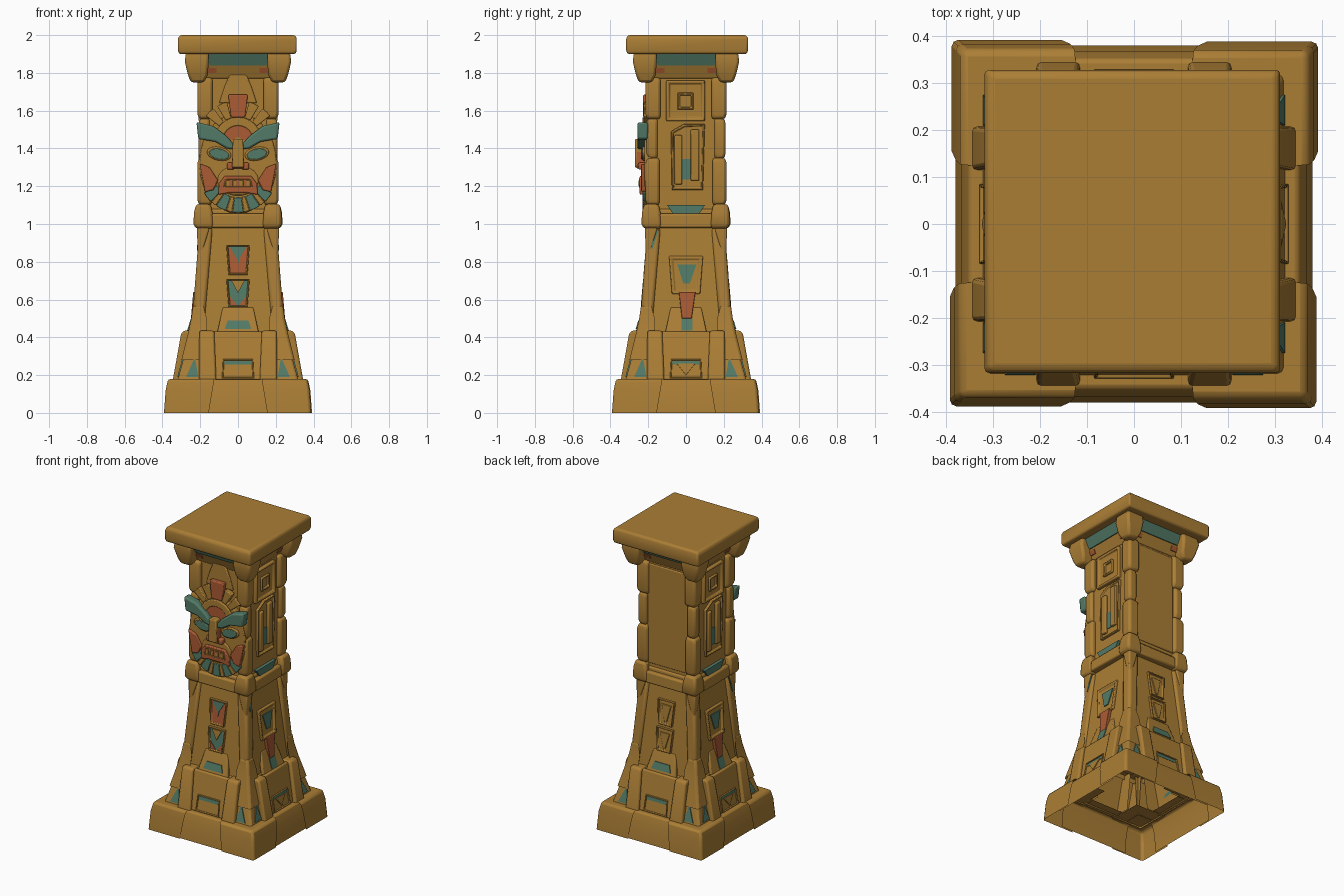
import bpy, bmesh, math
from mathutils import Matrix, Vector

if "Cube" in bpy.data.objects:
    bpy.data.objects.remove(bpy.data.objects["Cube"])


def material(name, rgb):
    m = bpy.data.materials.new(name)
    m.diffuse_color = (*rgb, 1)
    m.use_nodes = True
    m.node_tree.nodes["Principled BSDF"].inputs["Base Color"].default_value = m.diffuse_color
    return m


STONE = material("sandstone", (0.405, 0.208, 0.036))
TEAL = material("faded_teal", (0.085, 0.195, 0.135))
RED = material("clay_red", (0.41, 0.105, 0.034))
ALL = (0, 1, 2, 3)  # front, right, back, left


def finish(name, bm, mats, side, bevel):
    bmesh.ops.transform(bm, matrix=Matrix.Rotation(side * math.pi / 2, 4, 'Z'), verts=bm.verts)
    me = bpy.data.meshes.new(name)
    bm.to_mesh(me)
    bm.free()
    for m in mats:
        me.materials.append(m)
    ob = bpy.data.objects.new(name, me)
    bpy.context.collection.objects.link(ob)
    if bevel:
        mod = ob.modifiers.new("worn_edges", 'BEVEL')
        mod.width, mod.segments, mod.limit_method = bevel, 2, 'ANGLE'
        mod.angle_limit = math.radians(35)
    bpy.ops.object.select_all(action='DESELECT')
    ob.select_set(True)
    bpy.context.view_layer.objects.active = ob
    bpy.ops.object.shade_smooth_by_angle(angle=math.radians(40))


def block(name, sections, sides=(0,), bevel=0.012, mat=STONE, shell=None):
    """Stacked rectangles (z, x0, x1, y0, y1); a shell is open below and on walls facing inward."""
    for s in sides:
        bm = bmesh.new()
        rings = [[bm.verts.new((x, y, z)) for x, y in ((a, c), (b, c), (b, d), (a, d))]
                 for z, a, b, c, d in sections]
        for lo_r, hi_r in zip(rings, rings[1:]):
            for i in range(4):
                j = (i + 1) % 4
                bm.faces.new((lo_r[i], lo_r[j], hi_r[j], hi_r[i]))
        bm.faces.new(rings[0][::-1])
        bm.faces.new(rings[-1])
        bmesh.ops.recalc_face_normals(bm, faces=bm.faces)
        if shell is not None:
            _, a, b, c, d = sections[0]
            out = Vector((a + b, c + d, 0))
            if out.length > 1e-4:
                out.normalize()
            bad = [f for f in bm.faces if f.normal.z < -0.9 or
                   (f.normal.z < 0.7 and f.normal.dot(out) < shell)]
            bmesh.ops.delete(bm, geom=bad, context='FACES')
        finish(name, bm, [mat], s, bevel)


def square(name, levels, **kw):
    block(name, [(z, -h, h, -h, h) for z, h in levels], **kw)


def plate(name, pts, surf, thick, mat=STONE, sides=(0,), bevel=0.006, inset=0, push=0, inner=None):
    """Outline in (x, z) standing out from the wall surf(z), optionally with a sunk middle."""
    for s in sides:
        bm = bmesh.new()
        back = [bm.verts.new((x, -surf(z) + 0.02, z)) for x, z in pts]
        front = [bm.verts.new((x, -surf(z) - thick, z)) for x, z in pts]
        n = len(pts)
        for i in range(n):
            j = (i + 1) % n
            bm.faces.new((back[i], back[j], front[j], front[i]))
        cap = bm.faces.new(front)
        bm.faces.new(back[::-1])
        bmesh.ops.recalc_face_normals(bm, faces=bm.faces)
        if inset:
            bmesh.ops.inset_region(bm, faces=[cap], thickness=inset)
            bmesh.ops.inset_region(bm, faces=[cap], thickness=0.004)
            for v in cap.verts:
                v.co.y += push
            cap.material_index = 1
        finish(name, bm, [mat, inner or mat], s, bevel)


def rect(x0, x1, z0, z1):
    return [(x0, z0), (x1, z0), (x1, z1), (x0, z1)]


def trap(b, t, z0, z1):
    return [(-b, z0), (b, z0), (t, z1), (-t, z1)]


def same(pts):
    return pts


def mir(pts):
    return [(-x, z) for x, z in pts]


def sector(cz, r0, r1, a0, a1, n=4):
    arc = [math.radians(a0 + (a1 - a0) * i / n) for i in range(n + 1)]
    return ([(r1 * math.cos(a), cz + r1 * math.sin(a)) for a in arc] +
            [(r0 * math.cos(a), cz + r0 * math.sin(a)) for a in reversed(arc)])


def oval(cx, cz, a, b, n=16, tilt=0):
    c, s = math.cos(tilt), math.sin(tilt)
    ring = [(a * math.cos(2 * math.pi * i / n), b * math.sin(2 * math.pi * i / n)) for i in range(n)]
    return [(cx + x * c - z * s, cz + x * s + z * c) for x, z in ring]


def slope(z0, h0, z1, h1):
    return lambda z: h0 + (h1 - h0) * (z - z0) / (z1 - z0)


# Plinth: four corner stones and four middle stones, hollow inside
block("plinth_corner", [(0, -.392, -.155, -.388, -.155), (.12, -.383, -.135, -.379, -.135),
                        (.18, -.37, -.125, -.367, -.125)], ALL, .014, shell=-.6)
block("plinth_middle", [(0, -.25, .25, -.38, -.25), (.12, -.25, .25, -.368, -.25),
                        (.178, -.25, .25, -.35, -.25)], ALL, .008, shell=.05)

# Skirt with leaning ribs, corner spikes and painted wedges
skirt = slope(.18, .318, .43, .25)
square("skirt", [(.17, skirt(.17)), (.43, .25)], shell=-.6)
ledge = slope(.18, .318, .43, .275)
plate("skirt_panel", trap(.14, .13, .175, .43), ledge, .004, sides=ALL, bevel=.008)
plate("skirt_frame", trap(.085, .08, .182, .285), ledge, .012, sides=ALL, inset=.008, push=.014)
plate("skirt_stripe", rect(-.072, .072, .255, .276), ledge, .006, TEAL, sides=ALL, bevel=0)
plate("skirt_triangle", [(0, .2), (.05, .262), (-.05, .262)], ledge, .01, sides=(1, 3), bevel=.002)
for f, sx in ((mir, -1), (same, 1)):
    x0, x1 = sorted((.115 * sx, .207 * sx))
    t0, t1 = sorted((.125 * sx, .205 * sx))
    block("skirt_rib", [(.175, x0, x1, -.345, -.2), (.415, t0, t1, -.302, -.18),
                        (.435, t0, t1, -.29, -.18)], ALL, .01, shell=-.6)
    plate("skirt_wedge", f([(.21, .19), (.275, .19), (.228, .295)]), skirt, .006, TEAL, sides=ALL, bevel=0)
block("corner_spike", [(.28, -.3, -.19, -.3, -.19), (.42, -.265, -.165, -.265, -.165),
                       (.5, -.248, -.165, -.248, -.165), (.57, -.238, -.185, -.238, -.185)], ALL, .014, shell=-.6)

# Lower shaft with corner ribs
low = slope(.43, .235, .98, .188)
square("lower_shaft", [(.4, low(.4)), (1.0, low(1.0))], bevel=.015, shell=-.6)
block("shaft_corner_rib", [(.43, -.247, -.18, -.247, -.18), (.98, -.205, -.135, -.205, -.135)], ALL, .016)
block("corner_claw", [(.84, -.213, -.19, -.213, -.19), (.93, -.216, -.165, -.216, -.165),
                      (.985, -.216, -.15, -.216, -.15)], ALL, .008)
claw_mark = [(-.145, .97), (-.19, .97), (-.18, .86)]
plate("claw_paint", claw_mark, low, .02, TEAL, sides=(1,), bevel=0)
plate("claw_paint", mir(claw_mark), low, .02, TEAL, sides=(3,), bevel=0)
foot = slope(.43, .262, .56, .222)
plate("shaft_foot", trap(.11, .08, .425, .56), foot, .004, sides=ALL)
plate("foot_paint", trap(.07, .055, .445, .49), foot, .009, TEAL, sides=(0, 2), bevel=0)

# Front and back shaft panels, painted at the front only
upper, lower = trap(.05, .062, .73, .89), trap(.05, .062, .56, .71)
plate("upper_panel", upper, low, .016, inset=.008, push=.012, inner=RED)
plate("lower_panel", lower, low, .016, inset=.008, push=.012, inner=TEAL)
plate("upper_mark", [(-.045, .88), (.045, .88), (.008, .82), (0, .785), (-.008, .82)], low, .009, TEAL, bevel=0)
plate("lower_wedge", [(-.035, .7), (.035, .7), (0, .635)], low, .012, STONE, bevel=0)
for f in (same, mir):
    plate("lower_mark", f([(.006, .572), (.04, .572), (.045, .62)]), low, .009, RED, bevel=0)
for pts, z0, z1 in ((upper, .73, .89), (lower, .56, .71)):
    plate("back_panel", pts, low, .016, sides=(2,), inset=.008, push=.012)
    block("back_wedge", [(z0 + .02, -.008, .008, -low(z0) - .008, -low(z0)),
                         (z1 - .03, -.035, .035, -low(z1) - .014, -low(z1))], sides=(2,), bevel=.003)

# Side shaft panels with a hanging painted strip
sd = (1, 3)
plate("side_panel", trap(.075, .09, .63, .83), low, .014, sides=sd, inset=.022, push=.01)
plate("side_arrow", [(-.045, .785), (-.015, .685), (.02, .685), (.055, .785)], low, .01, TEAL, sides=sd, bevel=0)
plate("side_strip", [(-.022, .5), (.03, .5), (.05, .64), (-.038, .64)], low, .02, RED, sides=sd, bevel=.003)
plate("side_strip_foot", rect(-.025, .035, .435, .5), foot, .009, TEAL, sides=sd, bevel=0)

# Belt of stones
square("belt_core", [(.98, .205), (1.08, .195)])
block("belt_corner", [(.975, -.222, -.13, -.222, -.13), (1.0, -.236, -.13, -.231, -.13),
                      (1.06, -.233, -.135, -.229, -.135), (1.105, -.222, -.145, -.222, -.145)], ALL, .014)
block("belt_middle", [(.98, -.14, .14, -.228, -.1), (1.055, -.14, .14, -.224, -.1)], ALL, .01)
plate("belt_paint", trap(.07, .1, 1.055, 1.1), lambda z: .2, .008, TEAL, sides=sd, bevel=0)

# Upper shaft and its corner stones
square("upper_shaft", [(1.05, .187), (1.8, .187)], bevel=.01)
for z0, z1, h, w in ((1.1, 1.35, .215, .14), (1.345, 1.56, .21, .15), (1.555, 1.775, .215, .135)):
    block("corner_stone", [(z0, -h + .008, -w, -h + .008, -w), (z0 + .03, -h, -w, -h, -w),
                           (z1 - .03, -h, -w, -h, -w), (z1, -h + .008, -w, -h + .008, -w)], ALL, .014)
wall = lambda z: .187
plate("back_slab", rect(-.145, .145, 1.1, 1.76), wall, .008, sides=(2,))

# Side carvings: nested square above, slotted tablet below
plate("square_frame", rect(-.105, .1, 1.545, 1.76), wall, .022, sides=sd, inset=.022, push=.014)
plate("square_boss", rect(-.045, .04, 1.605, 1.695), wall, .022, sides=sd, inset=.016, push=.018)
plate("tablet_frame", [(-.075, 1.18), (.09, 1.18), (.1, 1.53), (-.01, 1.53), (-.08, 1.49)], wall, .016,
      sides=sd, inset=.012, push=.012)
plate("tablet_bar_rear", rect(.025, .07, 1.23, 1.5), wall, .022, sides=sd)
plate("tablet_bar_front", rect(-.06, -.02, 1.21, 1.47), wall, .022, sides=sd)
plate("tablet_paint", rect(-.02, .025, 1.235, 1.345), wall, .009, TEAL, sides=sd, bevel=0)

# Flared neck, corner brackets and cap slab
neck = slope(1.77, .19, 1.91, .25)
square("neck", [(1.77, .19), (1.91, .25)], bevel=.006)
plate("neck_stripe", trap(.15, .17, 1.838, 1.9), neck, .006, TEAL, sides=ALL, bevel=0)
for f in (same, mir):
    plate("neck_mark", f(rect(.115, .16, 1.8, 1.826)), neck, .005, RED, sides=ALL, bevel=0)
block("bracket", [(1.75, -.25, -.18, -.25, -.18), (1.79, -.265, -.16, -.265, -.16),
                  (1.86, -.282, -.155, -.282, -.155), (1.91, -.275, -.155, -.275, -.155)], ALL, .014)
block("cap_slab", [(1.9, -.312, .305, -.31, .322), (1.92, -.318, .311, -.317, .328),
                   (1.985, -.318, .311, -.317, .328), (2.0, -.305, .3, -.305, .318)], bevel=.009)

# Mask: round base, fanned crown and beard
mask = lambda z: .221
plate("mask_base", oval(0, 1.32, .205, .265, 28), lambda z: .2, .021, bevel=.006)
plate("crest_panel", [(-.1, 1.64), (.1, 1.64), (.07, 1.73), (.045, 1.79), (-.045, 1.79), (-.07, 1.73)], wall, .012)
for i in range(9):
    a, half = 218 + i * 13, 4 if i % 2 else 8
    plate("beard_segment", sector(1.268, .128, .207, a - half, a + half), mask, .008,
          STONE if i % 2 else TEAL, bevel=.003)
for a in (38, 59, 106, 127):
    plate("crown_ray", sector(1.44, .125, .215, a, a + 15), lambda z: .21, .014, bevel=.005)
plate("crown_centre", trap(.038, .052, 1.565, 1.685), lambda z: .21, .017, RED, bevel=.006)
plate("forehead_arch", sector(1.44, .08, .125, 15, 165, 10), mask, .01, bevel=.006)
plate("forehead", sector(1.44, .02, .082, 10, 170, 10), mask, .006, RED, bevel=0)

# Mask features, mirrored left and right
brow = [(.02, 1.395), (.06, 1.4), (.12, 1.435), (.21, 1.45), (.22, 1.54), (.13, 1.518), (.06, 1.465), (.02, 1.42)]
cheek = [(.105, 1.23), (.13, 1.18), (.175, 1.17), (.203, 1.32), (.15, 1.3)]
for f in (same, mir):
    plate("brow", f(brow), mask, .036, TEAL, bevel=.01)
    plate("eye_lid", f(oval(.1, 1.372, .066, .036, tilt=.2)), mask, .01, bevel=.006)
    plate("eye", f(oval(.1, 1.37, .054, .028, tilt=.2)), mask, .016, TEAL, bevel=.004)
    plate("cheek", f(cheek), mask, .016, RED, bevel=.006)
    plate("nostril", f(rect(.02, .058, 1.288, 1.325)), mask, .032, RED, bevel=.008)
plate("nose_side", trap(.033, .026, 1.295, 1.44), mask, .042, RED, bevel=.004)
plate("nose", trap(.031, .027, 1.3, 1.45), mask, .05, bevel=.006)
plate("muzzle", oval(0, 1.23, .11, .08, 18), mask, .008, bevel=.006)
plate("mouth", [(-.105, 1.155), (-.05, 1.165), (.05, 1.165), (.105, 1.155), (.1, 1.215), (.07, 1.255),
                (-.07, 1.255), (-.1, 1.215)], mask, .024, RED, bevel=.006)
plate("mouth_gap", trap(.078, .066, 1.192, 1.242), mask, .028, STONE, bevel=.002, inset=.006, push=.006)
for x in (-.055, -.018, .018, .055):
    plate("tooth", rect(x - .011, x + .011, 1.2, 1.232), mask, .031, bevel=.003)
